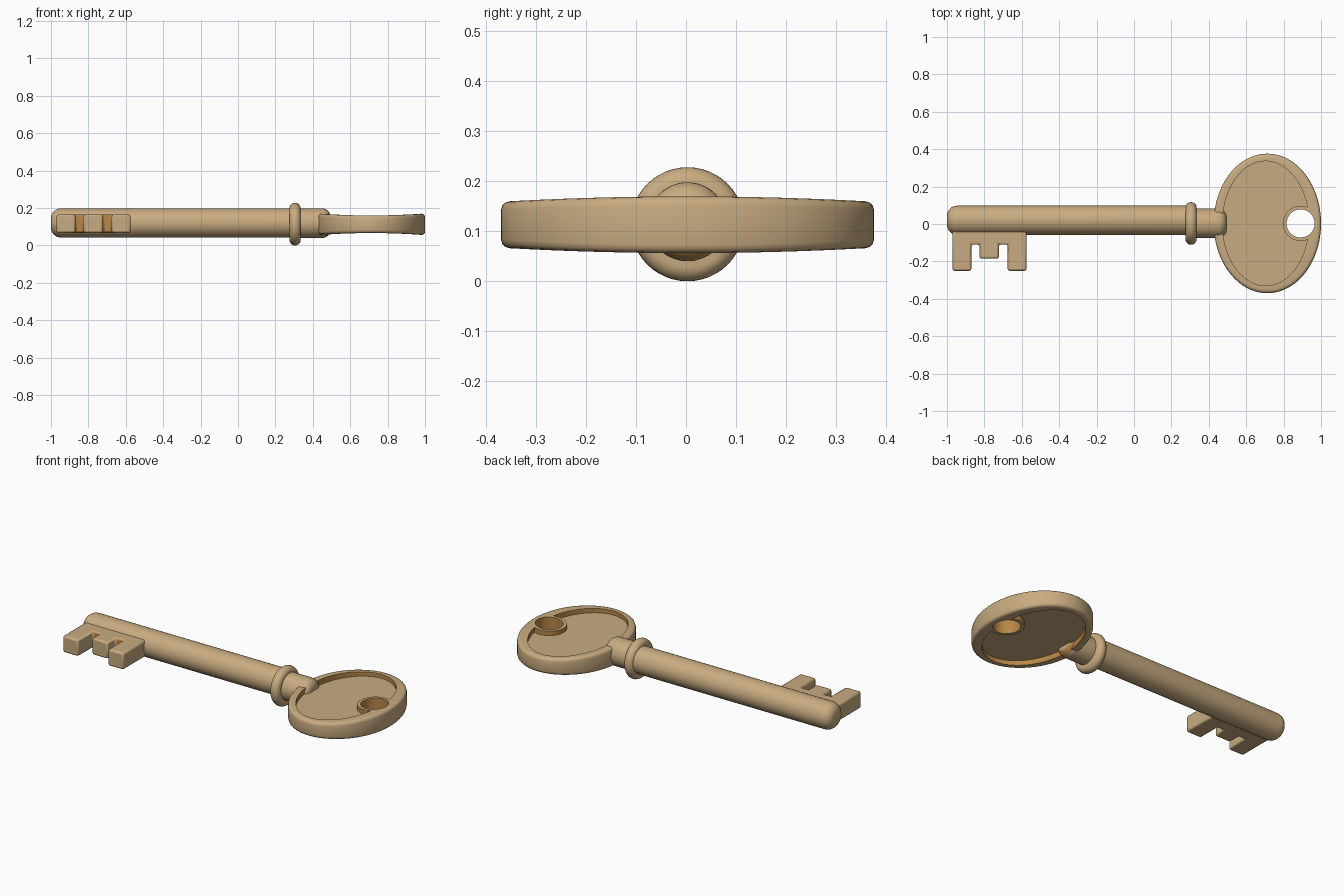
import bpy, bmesh, math

if "Cube" in bpy.data.objects:
    bpy.data.objects.remove(bpy.data.objects["Cube"])

Z = 0.114  # height of the key's middle plane


def material(name, rgb):
    m = bpy.data.materials.new(name)
    m.diffuse_color = (*rgb, 1)
    m.use_nodes = True
    m.node_tree.nodes["Principled BSDF"].inputs["Base Color"].default_value = m.diffuse_color
    return m


MATS = [material("tan metal", (0.58, 0.41, 0.22)),
        material("orange brown recess", (0.48, 0.24, 0.065))]


def finish(name, bm, angle=35, smooth=True):
    bmesh.ops.recalc_face_normals(bm, faces=bm.faces[:])
    me = bpy.data.meshes.new(name)
    bm.to_mesh(me)
    bm.free()
    for m in MATS:
        me.materials.append(m)
    ob = bpy.data.objects.new(name, me)
    bpy.context.collection.objects.link(ob)
    if smooth:
        shade(ob, angle)
    return ob


def shade(ob, angle=35):
    bpy.ops.object.select_all(action='DESELECT')
    ob.select_set(True)
    bpy.context.view_layer.objects.active = ob
    bpy.ops.object.shade_smooth_by_angle(angle=math.radians(angle))


def loft(loops):
    """Skin a list of closed loops and cap both ends."""
    bm = bmesh.new()
    rings = [[bm.verts.new(p) for p in lp] for lp in loops]
    n = len(rings[0])
    for a, b in zip(rings, rings[1:]):
        for i in range(n):
            j = (i + 1) % n
            bm.faces.new((a[i], a[j], b[j], b[i]))
    bm.faces.new(rings[0][::-1])
    bm.faces.new(rings[-1])
    return bm


def turned(name, profile, y, z, n=48):
    """Solid turned about the x direction from (x, radius) pairs."""
    T = [2 * math.pi * i / n for i in range(n)]
    return finish(name, loft([[(x, y + r * math.cos(t), z + r * math.sin(t))
                               for t in T] for x, r in profile]))


def arc(cx, cr, rx, rr, a0, a1, n=8):
    return [(cx + rx * math.cos(math.radians(a0 + (a1 - a0) * i / n)),
             cr + rr * math.sin(math.radians(a0 + (a1 - a0) * i / n)))
            for i in range(n + 1)]


# shaft, collar and neck
turned("shaft", arc(-0.945, 0.025, 0.055, 0.053, 180, 90) + [(0.31, 0.078)], 0.02, 0.12)
turned("collar", arc(0.305, 0.084, 0.03, 0.03, 180, 0, 14), 0.003, Z)
neck = turned("neck", [(0.3, 0.079)] + arc(0.45, 0.034, 0.045, 0.045, 90, 0), 0.003, 0.119)
for p in neck.data.polygons:
    if p.normal.x > 0.3 and p.normal.z < -0.3:
        p.material_index = 1

# toothed bit
pts = [(-0.97, 0.02), (-0.97, -0.25), (-0.87, -0.25), (-0.87, -0.11), (-0.825, -0.11),
       (-0.825, -0.185), (-0.722, -0.185), (-0.722, -0.11), (-0.675, -0.11),
       (-0.675, -0.25), (-0.575, -0.25), (-0.575, 0.02)]
bm = loft([[(x, y, z) for x, y in pts] for z in (0.067, 0.165)])
for f in bm.faces:
    if all(abs(v.co.y + 0.11) < 1e-4 for v in f.verts):
        f.material_index = 1
bit = finish("toothed_bit", bm)
mod = bit.modifiers.new("soft edges", 'BEVEL')
mod.width, mod.segments, mod.limit_method = 0.01, 2, 'ANGLE'

# oval bow: thicker towards its two ends along x
N = 96
ANG = [2 * math.pi * i / N for i in range(N)]
CX, RX, RY = 0.713, 0.287, 0.373


def bow_loop(inset, k, drop):
    out = []
    for t in ANG:
        x, y = (RX - inset) * math.cos(t), (RY - inset) * math.sin(t)
        h = 0.047 + 0.011 * (x / RX) ** 2
        out.append((CX + x, 0.003 + y, Z - 0.001 + k * (h - drop)))
    return out


edge = [(0.2, 0), (0.12, 0), (0.06, 0), (0.018, 0), (0.009, 0.0025), (0.0025, 0.009), (0, 0.018)]
loops = [bow_loop(i, 1, d) for i, d in edge] + [bow_loop(i, -1, d) for i, d in edge[::-1]]
bow = finish("bow", loft(loops), smooth=False)


def prism(name, cx, rx, ry, z0, z1):
    """Oval cutter whose walls carry the recess colour."""
    bm = loft([[(cx + rx * math.cos(t), 0.003 + ry * math.sin(t), z) for t in ANG]
               for z in (z0, z1)])
    bm.normal_update()
    for f in bm.faces:
        f.material_index = 0 if abs(f.normal.z) > 0.5 else 1
    ob = finish(name, bm, smooth=False)
    ob.hide_render = True
    return ob


def cut(ob, cutter):
    m = ob.modifiers.new("cut", 'BOOLEAN')
    m.operation, m.solver, m.object = 'DIFFERENCE', 'EXACT', cutter
    bpy.context.view_layer.objects.active = ob
    bpy.ops.object.modifier_apply(modifier=m.name)
    bpy.data.objects.remove(cutter)


HX = 0.891
for s in (1, -1):
    a, b = sorted((Z + s * 0.022, Z + s * 0.2))
    recess = prism("recess_cutter", 0.704, 0.231, 0.333, a, b)
    cut(recess, prism("ring_cutter", HX, 0.094, 0.094, a - 0.1, b + 0.1))
    cut(bow, recess)
cut(bow, prism("hole_cutter", HX, 0.075, 0.075, -0.3, 0.5))
shade(bow)
